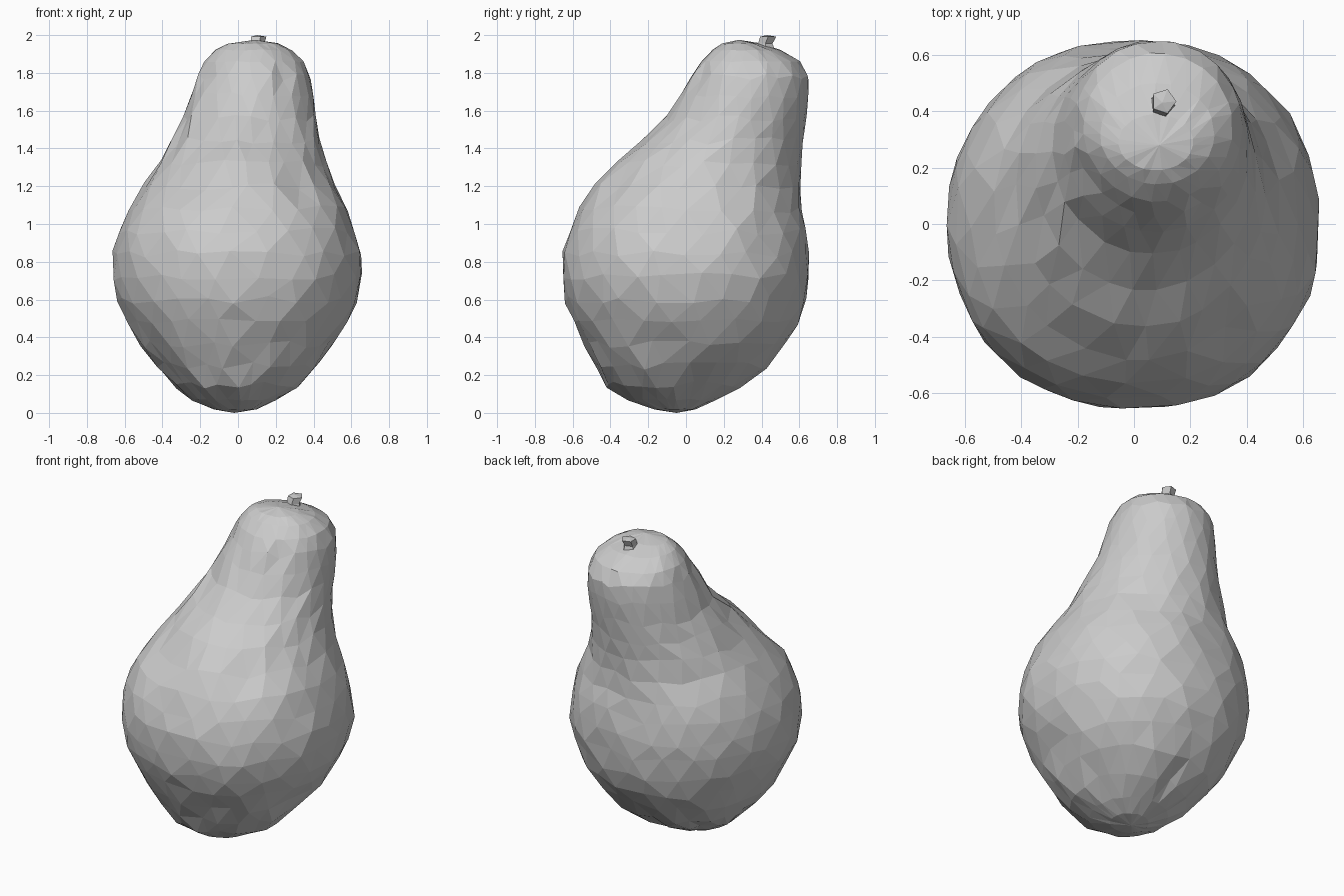
import bpy, bmesh, math, random

if "Cube" in bpy.data.objects:
    bpy.data.objects.remove(bpy.data.objects["Cube"])
random.seed(4)

# Outline of each slice: z, x min, x max, y min, y max
SLICES = [
    (0.02, -0.13, 0.10, -0.17, 0.05), (0.07, -0.25, 0.20, -0.31, 0.16),
    (0.15, -0.34, 0.32, -0.42, 0.29), (0.25, -0.43, 0.43, -0.48, 0.43),
    (0.36, -0.515, 0.51, -0.54, 0.53), (0.48, -0.58, 0.58, -0.60, 0.60),
    (0.60, -0.635, 0.63, -0.64, 0.635), (0.72, -0.66, 0.66, -0.655, 0.652),
    (0.84, -0.658, 0.655, -0.65, 0.65), (0.96, -0.635, 0.625, -0.62, 0.635),
    (1.08, -0.58, 0.58, -0.565, 0.615), (1.20, -0.495, 0.52, -0.48, 0.603),
    (1.32, -0.42, 0.47, -0.365, 0.607), (1.44, -0.35, 0.435, -0.235, 0.62),
    (1.56, -0.29, 0.413, -0.105, 0.635), (1.68, -0.25, 0.40, -0.03, 0.65),
    (1.78, -0.215, 0.385, 0.03, 0.65), (1.86, -0.18, 0.35, 0.08, 0.605),
    (1.92, -0.12, 0.285, 0.14, 0.50), (1.955, -0.055, 0.21, 0.19, 0.39),
]


def power(v, p):
    return math.copysign(abs(v) ** p, v)


def make_object(name, rings, bottom, top):
    """Skin rings of points into a closed, flat shaded, triangulated shell."""
    bm = bmesh.new()
    loops = [[bm.verts.new(p) for p in ring] for ring in rings]
    n = len(loops[0])
    low, high = bm.verts.new(bottom), bm.verts.new(top)
    for k, (a, b) in enumerate(zip(loops, loops[1:])):
        for i in range(n):
            j = (i + 1) % n
            if k % 2:
                tris = ((a[i], a[j], b[j]), (a[i], b[j], b[i]))
            else:
                tris = ((a[i], a[j], b[i]), (a[j], b[j], b[i]))
            for t in tris:
                bm.faces.new(t)
    for i in range(n):
        j = (i + 1) % n
        bm.faces.new((low, loops[0][j], loops[0][i]))
        bm.faces.new((high, loops[-1][i], loops[-1][j]))
    bmesh.ops.recalc_face_normals(bm, faces=bm.faces)
    mesh = bpy.data.meshes.new(name)
    bm.to_mesh(mesh)
    bm.free()
    obj = bpy.data.objects.new(name, mesh)
    bpy.context.collection.objects.link(obj)
    return obj


# Pear body: leaning slices, staggered and jittered for irregular facets
SIDES = 24
rings = []
for k, (z, x0, x1, y0, y1) in enumerate(SLICES):
    p = 0.93 if 0.2 < z < 1.2 else 1.0
    jitter = 0.022 if 0.1 < z < 1.85 else 0.004
    ring = []
    for i in range(SIDES):
        a = 2 * math.pi * (i + 0.5 * (k % 2) + random.uniform(-0.22, 0.22)) / SIDES
        s = random.uniform(0.993, 1.01)
        ring.append(((x0 + x1) / 2 + (x1 - x0) / 2 * s * power(math.cos(a), p),
                     (y0 + y1) / 2 + (y1 - y0) / 2 * s * power(math.sin(a), p),
                     z + random.uniform(-jitter, jitter)))
    rings.append(ring)
make_object("pear_body", rings, (-0.02, -0.05, 0.0), (0.09, 0.28, 1.975))

# Short five-sided stem
stem = []
for z, r, cx, cy in ((1.90, 0.06, 0.10, 0.42), (1.955, 0.04, 0.10, 0.42), (1.992, 0.045, 0.105, 0.435)):
    stem.append([(cx + r * math.cos(i * math.tau / 5), cy + r * math.sin(i * math.tau / 5), z)
                 for i in range(5)])
make_object("stem", stem, (0.10, 0.42, 1.89), (0.10, 0.43, 2.0))
